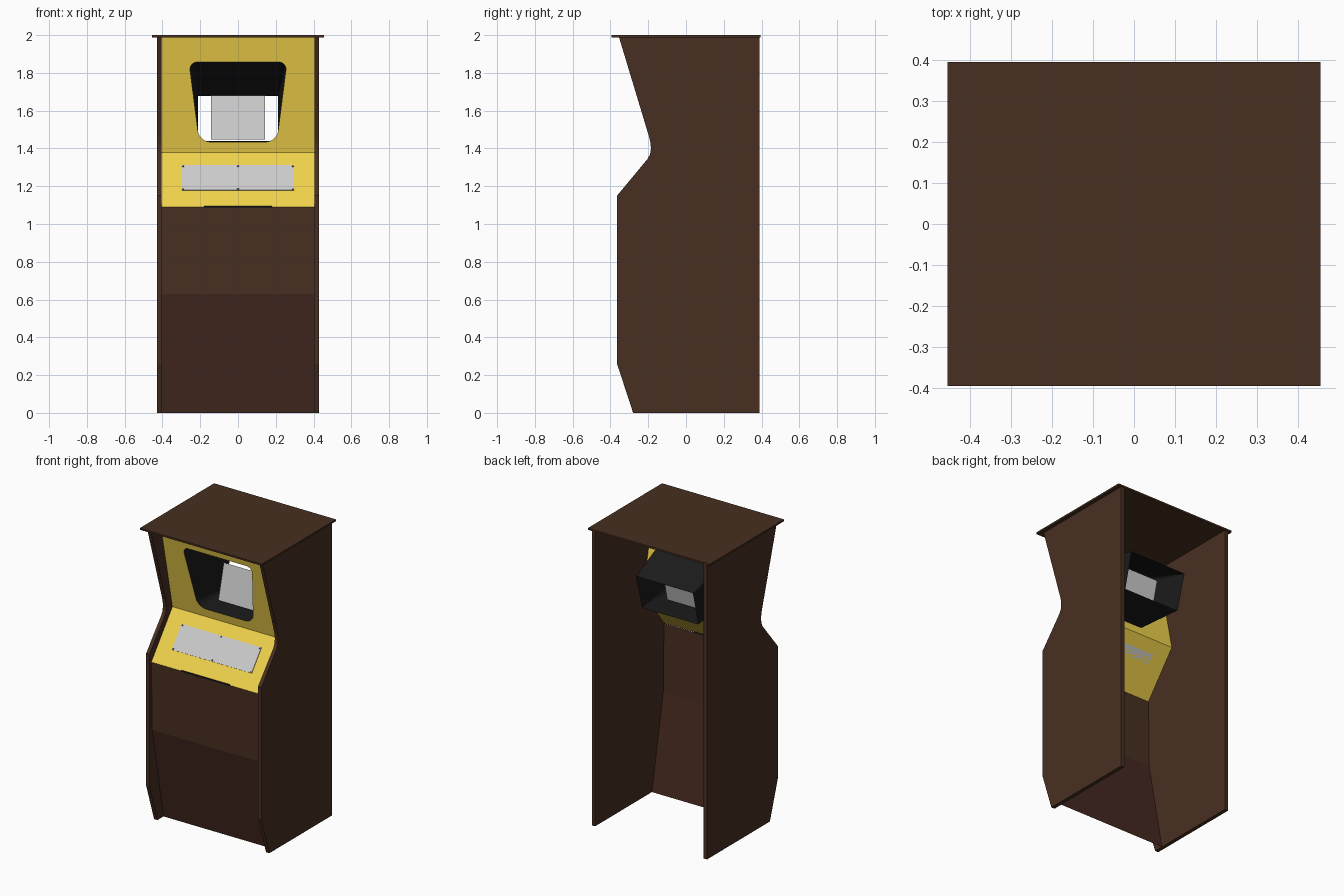
import bpy, bmesh, math
from mathutils import Vector

if "Cube" in bpy.data.objects:
    bpy.data.objects.remove(bpy.data.objects["Cube"])


def mat(name, r, g, b):
    m = bpy.data.materials.new(name)
    m.diffuse_color = (r, g, b, 1)
    m.use_nodes = True
    m.node_tree.nodes["Principled BSDF"].inputs["Base Color"].default_value = m.diffuse_color
    return m


BROWN = mat("brown", 0.065, 0.028, 0.015)
RED_BROWN = mat("red_brown", 0.058, 0.022, 0.014)
YELLOW = mat("yellow", 0.87, 0.64, 0.07)
BLACK = mat("black", 0.012, 0.011, 0.011)
STEEL = mat("dark_steel", 0.12, 0.12, 0.13)


def finish(bm, name, material=None):
    me = bpy.data.meshes.new(name)
    bm.to_mesh(me)
    bm.free()
    ob = bpy.data.objects.new(name, me)
    bpy.context.collection.objects.link(ob)
    if material:
        me.materials.append(material)
    return ob


def sheet(name, half, low, high, material=None):
    """Flat panel spanning x = +-half between two (y, z) points, facing front."""
    bm = bmesh.new()
    pts = [(-half, *low), (half, *low), (half, *high), (-half, *high)]
    bm.faces.new([bm.verts.new(p) for p in pts])
    return finish(bm, name, material)


def box(name, centre, size, material=None, tilt=0):
    bm = bmesh.new()
    bmesh.ops.create_cube(bm, size=1)
    bmesh.ops.scale(bm, vec=size, verts=bm.verts)
    ob = finish(bm, name, material)
    ob.location = centre
    ob.rotation_euler.x = tilt
    return ob


def rounded(corners, radii, n=6):
    """Outline in 2D with each corner replaced by a small curve."""
    out = []
    for i, (c, r) in enumerate(zip(corners, radii)):
        c = Vector(c)
        a = c + (Vector(corners[i - 1]) - c).normalized() * r
        b = c + (Vector(corners[(i + 1) % len(corners)]) - c).normalized() * r
        for k in range(n + 1):
            t = k / n
            w = 0.6 * 2 * t * (1 - t)      # conic weight: close to an arc
            s = (1 - t) ** 2 + w + t * t
            out.append((a * (1 - t) ** 2 + c * w + b * t * t) / s)
    return out


# Side panels
profile = [(-0.28, 0), (0.39, 0), (0.39, 1.99), (-0.355, 1.99), (-0.195, 1.46),
           (-0.188, 1.43), (-0.186, 1.40), (-0.19, 1.37), (-0.203, 1.345),
           (-0.365, 1.15), (-0.365, 0.26)]
for name, x in (("left_side", -0.43), ("right_side", 0.405)):
    bm = bmesh.new()
    face = bm.faces.new([bm.verts.new((x, y, z)) for y, z in profile])
    ext = bmesh.ops.extrude_face_region(bm, geom=[face], use_keep_orig=True)
    verts = [v for v in ext["geom"] if isinstance(v, bmesh.types.BMVert)]
    bmesh.ops.translate(bm, vec=(0.025, 0, 0), verts=verts)
    bmesh.ops.recalc_face_normals(bm, faces=bm.faces)
    finish(bm, name, BROWN)

# Roof and front panels
box("roof", (0, 0, 1.994), (0.91, 0.79, 0.012), BROWN)
W = 0.405
sheet("lower_front", W, (-0.215, 0), (-0.337, 0.63), RED_BROWN)
sheet("upper_front", W, (-0.337, 0.63), (-0.343, 1.09), BROWN)
cp_low, cp_high = Vector((-0.345, 1.09)), Vector((-0.12, 1.378))
sheet("control_panel", W, cp_low, cp_high, YELLOW)
box("panel_hinge", (0, -0.345, 1.09), (0.36, 0.006, 0.01), BLACK)

# Control plate with six screws, lying on the control panel
slope = cp_high - cp_low
tilt = math.atan2(slope.y, slope.x)
up = slope.normalized()
out = Vector((-up.y, up.x))
mid = cp_low + slope * 0.532
c = mid + out * 0.002
box("control_plate", (0, c.x, c.y), (0.595, 0.17, 0.004), None, tilt)
for row in (-0.077, 0.077):
    for x in (-0.29, 0, 0.29):
        p = mid + up * row + out * 0.005
        bm = bmesh.new()
        bmesh.ops.create_cone(bm, cap_ends=True, segments=10, radius1=0.006,
                              radius2=0.004, depth=0.004)
        screw = finish(bm, "plate_screw", STEEL)
        screw.location = (x, p.x, p.y)
        screw.rotation_euler.x = tilt


# Sloping screen surround with a rounded opening
def bezel_y(z):
    return -0.12 - 0.21 * (z - 1.378)


opening = rounded([(-0.205, 1.435), (0.205, 1.435), (0.259, 1.857), (-0.259, 1.857)],
                  [0.055, 0.055, 0.04, 0.04])
frame = [(-W, 1.378), (W, 1.378), (W, 1.99), (-W, 1.99)]
bm = bmesh.new()
for loop in (frame, opening):
    vs = [bm.verts.new((x, bezel_y(z), z)) for x, z in loop]
    for i, v in enumerate(vs):
        bm.edges.new((vs[i - 1], v))
bmesh.ops.triangle_fill(bm, use_beauty=True, use_dissolve=False, edges=bm.edges[:])
for f in bm.faces:
    f.normal_update()
    if f.normal.y > 0:
        f.normal_flip()
finish(bm, "screen_surround", YELLOW)

# Tapered hood running back from the opening, open at both ends
rear = rounded([(-0.21, 1.44), (0.21, 1.44), (0.213, 1.677), (-0.213, 1.677)], [0.004] * 4)
bm = bmesh.new()
front_v = [bm.verts.new((p.x, bezel_y(p.y), p.y)) for p in opening]
rear_v = [bm.verts.new((p.x, 0.167 + 0.27 * (p.y - 1.44), p.y)) for p in rear]
for i in range(len(front_v)):
    bm.faces.new((front_v[i - 1], front_v[i], rear_v[i], rear_v[i - 1]))
finish(bm, "screen_hood", BLACK)

# Screen glass inside the hood
sheet("screen", 0.143, (-0.005, 1.447), (0.052, 1.68))
